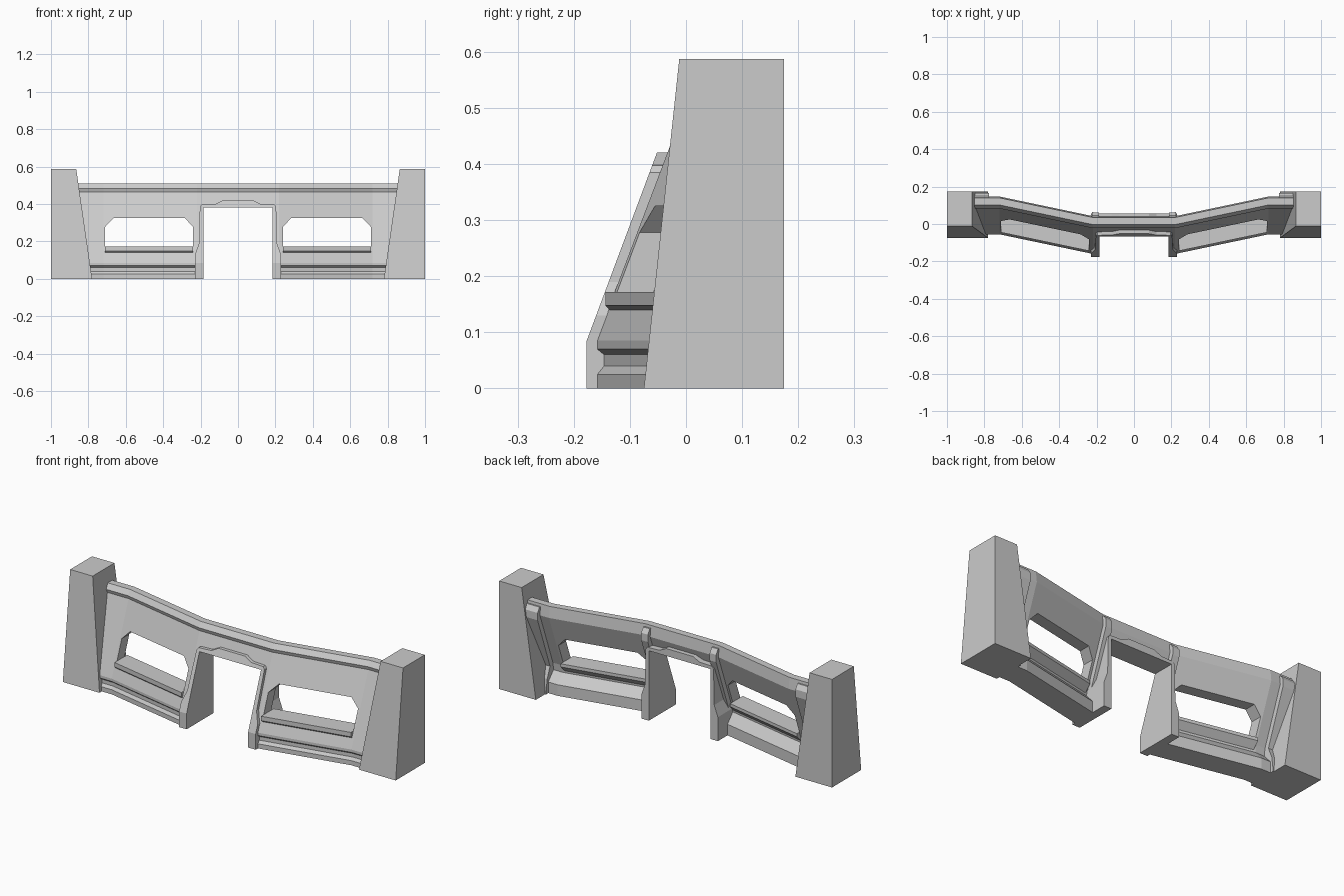
import bpy
import bmesh

if "Cube" in bpy.data.objects:
    bpy.data.objects.remove(bpy.data.objects["Cube"])

grey = bpy.data.materials.new("stone_grey")
grey.use_nodes = True
grey.diffuse_color = (0.6, 0.6, 0.6, 1)
grey.node_tree.nodes["Principled BSDF"].inputs["Base Color"].default_value = (0.6, 0.6, 0.6, 1)


def loft(name, rings):
    """Join matching rings of points into a closed solid."""
    bm = bmesh.new()
    loops = [[bm.verts.new(p) for p in ring] for ring in rings]
    n = len(loops[0])
    for a, b in zip(loops, loops[1:]):
        for i in range(n):
            j = (i + 1) % n
            bm.faces.new((a[i], a[j], b[j], b[i]))
    bm.faces.new(loops[0])
    bm.faces.new(loops[-1])
    bmesh.ops.recalc_face_normals(bm, faces=bm.faces)
    mesh = bpy.data.meshes.new(name)
    bm.to_mesh(mesh)
    bm.free()
    mesh.materials.append(grey)
    obj = bpy.data.objects.new(name, mesh)
    bpy.context.collection.objects.link(obj)
    return obj


def setback(x):
    """The wall bends backwards on both sides of the doorway."""
    return 0.105 * min(max((abs(x) - 0.22) / 0.5, 0), 1)


def sweep(name, profile, stations):
    return loft(name, [[(x, y + setback(x), z) for y, z in profile] for x in stations])


def extrude_y(name, outline, y0=-0.5, y1=0.5):
    return loft(name, [[(x, y, z) for x, z in outline] for y in (y0, y1)])


def combine(obj, tool, operation):
    mod = obj.modifiers.new(operation.lower(), 'BOOLEAN')
    mod.operation = operation
    mod.solver = 'EXACT'
    mod.object = tool
    bpy.context.view_layer.objects.active = obj
    bpy.ops.object.modifier_apply(modifier=mod.name)
    bpy.data.objects.remove(tool)


# Bent leaning wall with stepped plinth and overhanging cap
front = [(-0.16, 0), (-0.16, 0.025), (-0.148, 0.04), (-0.148, 0.06),
         (-0.16, 0.07), (-0.16, 0.085), (-0.016, 0.465), (-0.022, 0.483), (-0.003, 0.51)]
back = [(0.035, 0.51), (0.042, 0.45), (-0.07, 0.15), (-0.075, 0.11), (-0.03, 0.06), (-0.03, 0)]
wall = sweep("wall", front + back, [-0.88, -0.72, -0.22, 0.22, 0.72, 0.88])

# Doorway opening
combine(wall, extrude_y("door_cutter", [(-0.19, -0.1), (0.19, -0.1), (0.19, 0.385), (-0.19, 0.385)]),
        'DIFFERENCE')

# Doorway frame: front outline trimmed by the side outline
half = [(0.185, 0), (0.23, 0), (0.23, 0.13), (0.208, 0.19), (0.204, 0.385),
        (0.194, 0.397), (0.12, 0.4), (0.08, 0.42)]
outline = half + [(-x, z) for x, z in reversed(half)] + [(-0.185, 0.38), (0.185, 0.38)]
frame = extrude_y("doorway_frame", outline)
side = [(-0.177, 0), (-0.177, 0.085), (-0.05, 0.425), (0.055, 0.425), (0.055, 0)]
combine(frame, loft("side_shape", [[(x, y, z) for y, z in side] for x in (-0.4, 0.4)]), 'INTERSECT')

# Parts repeated on both sides
sill = [(-0.148, 0.148), (-0.148, 0.172), (-0.04, 0.172), (-0.04, 0.155), (-0.075, 0.12), (-0.12, 0.12)]
rib = [(0.0, 0.495), (0.045, 0.495), (0.062, 0.47), (0.062, 0.43), (-0.045, 0.14),
       (-0.02, 0.08), (-0.01, 0), (-0.06, 0), (-0.09, 0.12)]
for s, label in ((1, "left"), (-1, "right")):
    # Window with clipped top corners
    window = [(s * x, z) for x, z in ((0.24, 0.15), (0.71, 0.15), (0.71, 0.278),
                                      (0.665, 0.325), (0.285, 0.325), (0.24, 0.278))]
    combine(wall, extrude_y("window_cutter", window), 'DIFFERENCE')
    sweep(label + "_window_sill", sill, (s * 0.24, s * 0.71))
    # Buttress ribs on the back
    sweep(label + "_inner_rib", rib, (s * 0.186, s * 0.225))
    sweep(label + "_outer_rib", rib, (s * 0.775, s * 0.86))
    # Tapered end tower
    loft(label + "_end_tower", [
        [(s * x, y, z) for x, y in ((inner, fy), (1, fy), (1, 0.175), (inner, 0.175))]
        for inner, fy, z in ((0.78, -0.075, 0), (0.865, -0.012, 0.587))])
